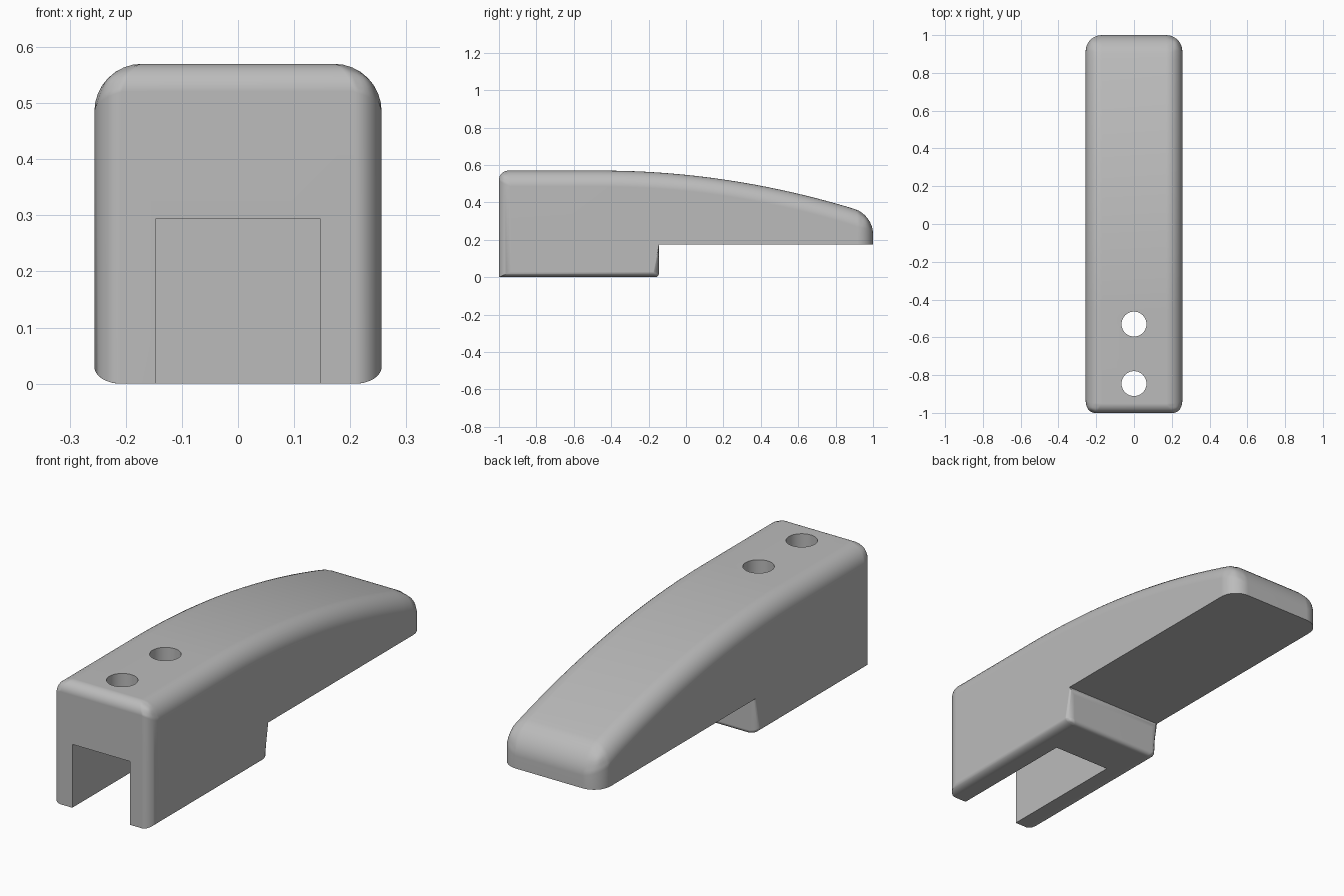
import bpy
import bmesh

cube = bpy.data.objects.get("Cube")
if cube:
    bpy.data.objects.remove(cube, do_unlink=True)

HALF_W = 0.256
MAX_BEVEL = 0.1

grey = bpy.data.materials.new("plain_grey")
grey.use_nodes = True
colour = (0.5, 0.5, 0.5, 1)
grey.diffuse_color = colour
grey.node_tree.nodes["Principled BSDF"].inputs["Base Color"].default_value = colour


def add_object(name, bm):
    bmesh.ops.recalc_face_normals(bm, faces=bm.faces)
    mesh = bpy.data.meshes.new(name)
    bm.to_mesh(mesh)
    bm.free()
    mesh.materials.append(grey)
    obj = bpy.data.objects.new(name, mesh)
    bpy.context.collection.objects.link(obj)
    return obj


def arc_height(y):
    return 0.57 - max(0, y + 0.45) ** 2 / 8.9


# Side profile: stepped underside, blunt tail, gently arched top
profile = [(-1, 0), (-0.145, 0), (-0.145, 0.175), (1, 0.175), (1, arc_height(1))]
steps = 24
for i in range(steps + 1):
    y = 0.87 - 1.32 * i / steps
    profile.append((y, arc_height(y)))
profile.append((-1, 0.57))
last = len(profile) - 1

# Rounding radius of the side edges and of the edges running across
side_radius = {0: 0.03, 1: 0.03, 2: 0, last: 0.065}
cross_radius = {1: 0.02, 2: 0.03, 4: 0.1, last: 0.05}

# Body
bm = bmesh.new()
weight = bm.edges.layers.float.new("bevel_weight_edge")
sides = [[bm.verts.new((x, y, z)) for y, z in profile] for x in (-HALF_W, HALF_W)]
for side in sides:
    bm.faces.new(side)
for i in range(last + 1):
    j = (i + 1) % (last + 1)
    bm.faces.new((sides[0][i], sides[0][j], sides[1][j], sides[1][i]))
    for side in sides:
        bm.edges.get((side[i], side[j]))[weight] = side_radius.get(i, 0.085) / MAX_BEVEL
for i, radius in cross_radius.items():
    bm.edges.get((sides[0][i], sides[1][i]))[weight] = radius / MAX_BEVEL
body = add_object("body", bm)

bevel = body.modifiers.new("rounded_edges", "BEVEL")
bevel.limit_method = "WEIGHT"
bevel.width = MAX_BEVEL
bevel.segments = 8
bevel.use_clamp_overlap = False

# Cutters: open slot under the front, two screw holes through its roof
cutters = []
bm = bmesh.new()
bmesh.ops.create_cube(bm, size=1)
for v in bm.verts:
    v.co.x *= 0.294
    v.co.y = -0.365 if v.co.y > 0 else -1.1
    v.co.z = 0.293 if v.co.z > 0 else -0.1
cutters.append(add_object("slot_cutter", bm))
for n, y in enumerate((-0.845, -0.53)):
    bm = bmesh.new()
    bmesh.ops.create_cone(bm, cap_ends=True, segments=48, radius1=0.066,
                          radius2=0.066, depth=0.5)
    bmesh.ops.translate(bm, verts=bm.verts, vec=(0, y, 0.5))
    cutters.append(add_object(f"hole_cutter_{n + 1}", bm))

for cutter in cutters:
    cutter.hide_render = True
    cut = body.modifiers.new(cutter.name, "BOOLEAN")
    cut.operation = "DIFFERENCE"
    cut.solver = "EXACT"
    cut.object = cutter

# Apply the modifiers, then shade
bpy.ops.object.select_all(action="DESELECT")
body.select_set(True)
bpy.context.view_layer.objects.active = body
for name in [m.name for m in body.modifiers]:
    bpy.ops.object.modifier_apply(modifier=name)
for cutter in cutters:
    bpy.data.objects.remove(cutter, do_unlink=True)
bpy.ops.object.shade_smooth_by_angle(angle=0.6)
normals = body.modifiers.new("weighted_normals", "WEIGHTED_NORMAL")
normals.keep_sharp = True
